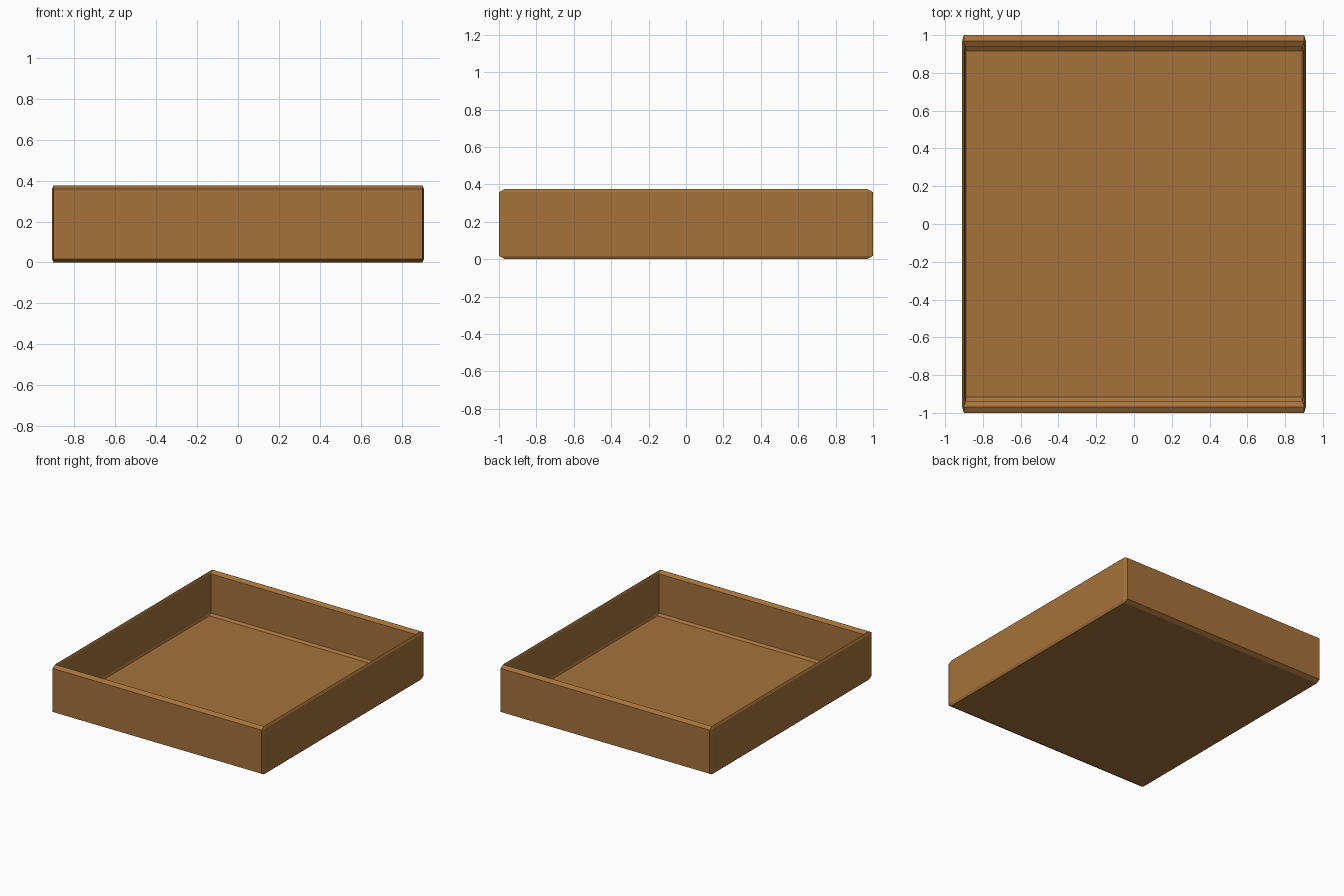
import bpy, bmesh

if "Cube" in bpy.data.objects:
    bpy.data.objects.remove(bpy.data.objects["Cube"])

wood = bpy.data.materials.new("warm brown wood")
wood.diffuse_color = (0.38, 0.17, 0.043, 1)
wood.use_nodes = True
wood.node_tree.nodes["Principled BSDF"].inputs["Base Color"].default_value = wood.diffuse_color


def ring(bm, hx, hy, cx, cy, z):
    """Rectangle loop with chamfered corners (zero chamfer gives doubled points)."""
    quarter = [(hx, hy - cy), (hx - cx, hy)]
    pts = (quarter
           + [(-x, y) for x, y in reversed(quarter)]
           + [(-x, -y) for x, y in quarter]
           + [(x, -y) for x, y in reversed(quarter)])
    return [bm.verts.new((x, y, z)) for x, y in pts]


# Open tray: section runs from the underside, over the ridged rim, to the inner floor
section = [
    (0.901, 0.968, 0, 0, 0.0),             # underside
    (0.91, 1.0, 0.009, 0.032, 0.018),      # outer wall foot
    (0.91, 1.0, 0.009, 0.032, 0.358),      # outer wall top
    (0.901, 0.968, 0, 0, 0.376),           # rim ridge
    (0.895, 0.937, 0.005, 0.018, 0.358),   # inner wall top
    (0.895, 0.937, 0.005, 0.018, 0.052),   # inner wall foot
    (0.890, 0.917, 0, 0, 0.038),           # floor
]
bm = bmesh.new()
rings = [ring(bm, *s) for s in section]
for a, b in zip(rings, rings[1:]):
    for i in range(8):
        j = (i + 1) % 8
        bm.faces.new((a[i], a[j], b[j], b[i]))
bm.faces.new(rings[0])
bm.faces.new(rings[-1])
bmesh.ops.remove_doubles(bm, verts=bm.verts, dist=0.0005)
bmesh.ops.recalc_face_normals(bm, faces=bm.faces)

mesh = bpy.data.meshes.new("tray")
bm.to_mesh(mesh)
bm.free()
mesh.materials.append(wood)
bpy.context.collection.objects.link(bpy.data.objects.new("tray", mesh))
